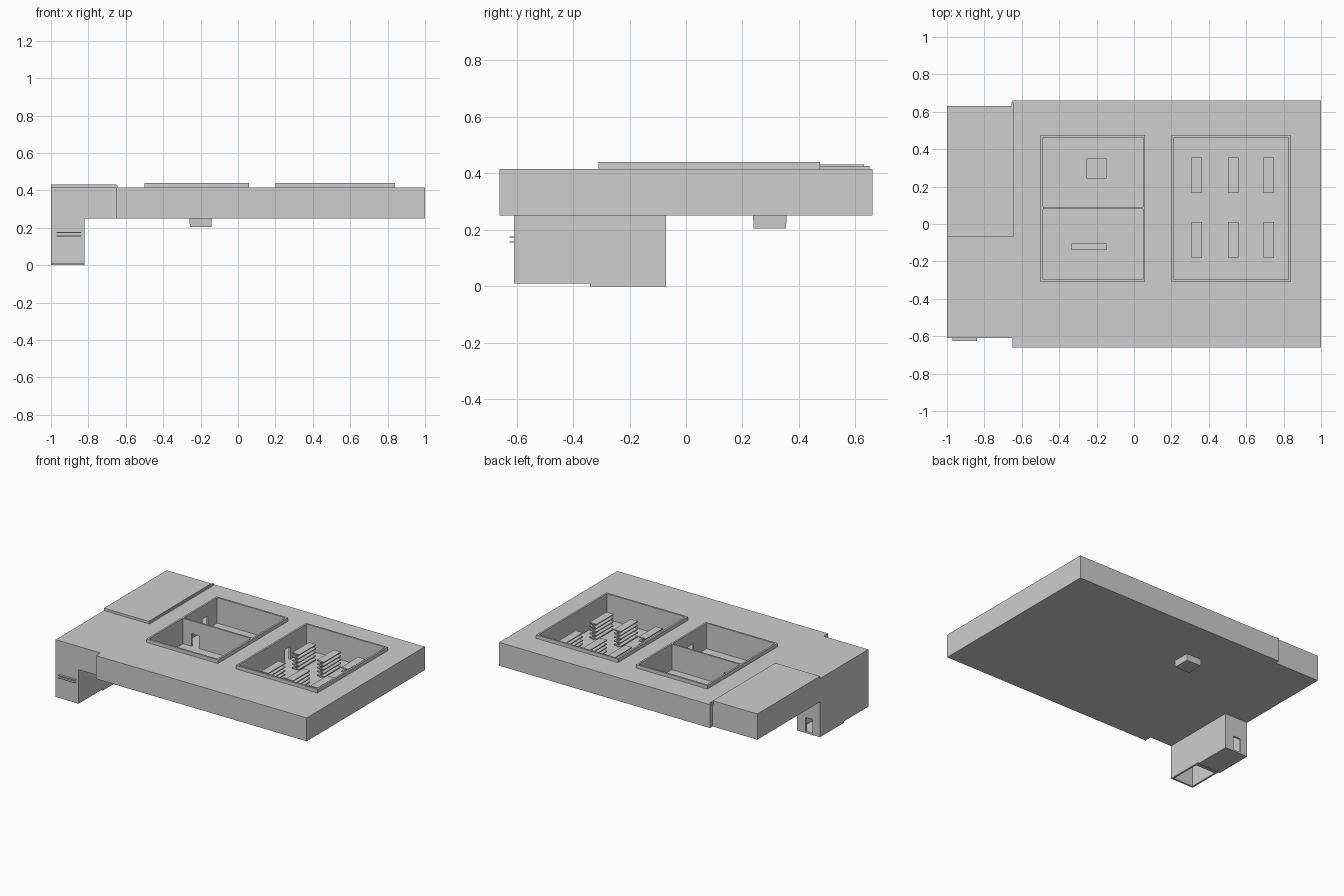
import bpy, bmesh

if "Cube" in bpy.data.objects:
    bpy.data.objects.remove(bpy.data.objects["Cube"])

GREY = bpy.data.materials.new("light_grey")
GREY.diffuse_color = (0.62, 0.62, 0.62, 1)
GREY.use_nodes = True
GREY.node_tree.nodes["Principled BSDF"].inputs["Base Color"].default_value = GREY.diffuse_color


def boxes(name, *dims):
    """One object made of boxes, each given as (x0, x1, y0, y1, z0, z1)."""
    bm = bmesh.new()
    for x0, x1, y0, y1, z0, z1 in dims:
        for v in bmesh.ops.create_cube(bm, size=1)["verts"]:
            v.co = (x0 + (v.co.x + 0.5) * (x1 - x0),
                    y0 + (v.co.y + 0.5) * (y1 - y0),
                    z0 + (v.co.z + 0.5) * (z1 - z0))
    me = bpy.data.meshes.new(name)
    bm.to_mesh(me)
    bm.free()
    me.materials.append(GREY)
    ob = bpy.data.objects.new(name, me)
    bpy.context.collection.objects.link(ob)
    return ob


def cut(ob, *dims):
    """Subtract boxes from an object, one after the other."""
    for d in dims:
        tool = boxes("cutter", d)
        tool.hide_render = True
        mod = ob.modifiers.new("cut", 'BOOLEAN')
        mod.operation, mod.solver, mod.object = 'DIFFERENCE', 'EXACT', tool
        bpy.context.view_layer.objects.active = ob
        bpy.ops.object.modifier_apply(modifier=mod.name)
        bpy.data.objects.remove(tool)


FLOOR, TOP, RIM, T = 0.26, 0.415, 0.44, 0.013
WEST = (-0.5, 0.06, -0.31, 0.475)
EAST = (0.20, 0.84, -0.31, 0.475)

# Main block: hollow storey, two roof openings and the pit opening
main = boxes("main_block", (-0.65, 1, -0.66, 0.66, 0.25, TOP))
cut(main, (-0.635, 0.985, -0.645, 0.645, FLOOR, TOP - 0.012),
    *[(x0 + 0.004, x1 - 0.004, y0 + 0.004, y1 - 0.004, 0.35, 0.5)
      for x0, x1, y0, y1 in (WEST, EAST)],
    (-0.255, -0.145, 0.245, 0.355, 0.2, 0.3))

# Side wing with a stair opening in its floor
wing = boxes("side_wing", (-1, -0.65, -0.61, 0.63, 0.25, TOP))
cut(wing, (-0.985, -0.665, -0.595, 0.615, FLOOR, TOP - 0.012),
    (-0.983, -0.837, -0.593, -0.34, 0.2, 0.3))
boxes("raised_roof", (-1, -0.65, -0.07, 0.63, TOP, 0.432))
boxes("roof_edge_strip", (-0.655, -0.643, -0.07, 0.65, TOP - 0.01, 0.426))

# Stair tower under the wing, with door and open underside
tower = boxes("stair_tower", (-1, -0.82, -0.61, -0.07, 0.01, 0.25))
cut(tower, (-0.987, -0.833, -0.597, -0.083, -0.02, 0.27),
    (-0.943, -0.888, -0.12, -0.04, 0.012, 0.11))
boxes("tower_floor", (-1, -0.82, -0.34, -0.07, 0, 0.012))
boxes("front_ledges", *[(-0.97, -0.84, -0.625, -0.609, z, z + 0.004)
                        for z in (0.155, 0.173)])
N = 12
boxes("stair_steps", *[(-0.985, -0.835, -0.36 - (i + 1) * 0.0195,
                        -0.36 - i * 0.0195, 0.012 + i * 0.02, 0.03 + i * 0.02)
                       for i in range(N)])


def court(name, rect, doors):
    """Four walls around a roof opening, with doorways cut through."""
    x0, x1, y0, y1 = rect
    wall = boxes(name, (x0, x1, y0, y1, FLOOR - 0.002, RIM))
    cut(wall, (x0 + T, x1 - T, y0 + T, y1 - T, 0.2, 0.5), *doors)


def door_x(x, y, w=0.06):
    return (x - 0.03, x + 0.03, y - w / 2, y + w / 2, 0.24, 0.35)


def door_y(x, y, w=0.06):
    return (x - w / 2, x + w / 2, y - 0.03, y + 0.03, 0.24, 0.35)


# Court walls and the wall dividing the west court
court("west_court_wall", WEST, [door_x(-0.494, 0.33), door_x(0.054, -0.12)])
court("east_court_wall", EAST, [door_x(0.206, 0.25)])
divider = boxes("court_divider",
                (WEST[0] + T, WEST[1] - T, 0.08, 0.092, FLOOR - 0.002, RIM))
cut(divider, door_y(-0.39, 0.086))

# Sunken pit, slightly tapered below
pit = boxes("sunken_pit", (-0.26, -0.14, 0.237, 0.357, 0.204, 0.252))
for v in pit.data.vertices:
    if v.co.z < 0.22:
        v.co.x = -0.2 + (v.co.x + 0.2) * 0.95
        v.co.y = 0.297 + (v.co.y - 0.297) * 0.95
cut(pit, (-0.252, -0.148, 0.247, 0.347, 0.212, 0.3))

# Bench in the front part of the west court
boxes("bench", (-0.335, -0.145, -0.14, -0.105, 0.285, 0.297),
      (-0.325, -0.31, -0.137, -0.108, FLOOR, 0.286),
      (-0.17, -0.155, -0.137, -0.108, FLOOR, 0.286))

# Two rows of three double-sided shelf units
for yc in (-0.085, 0.26):
    for xc in (0.335, 0.53, 0.72):
        y0, y1 = yc - 0.095, yc + 0.095
        boxes("shelf_unit",
              (xc - 0.004, xc + 0.004, y0, y1, FLOOR - 0.002, 0.375),
              *[(xc - 0.028, xc + 0.028, y0, y1, z, z + 0.007)
                for z in (0.266, 0.292, 0.318, 0.344, 0.37)])
